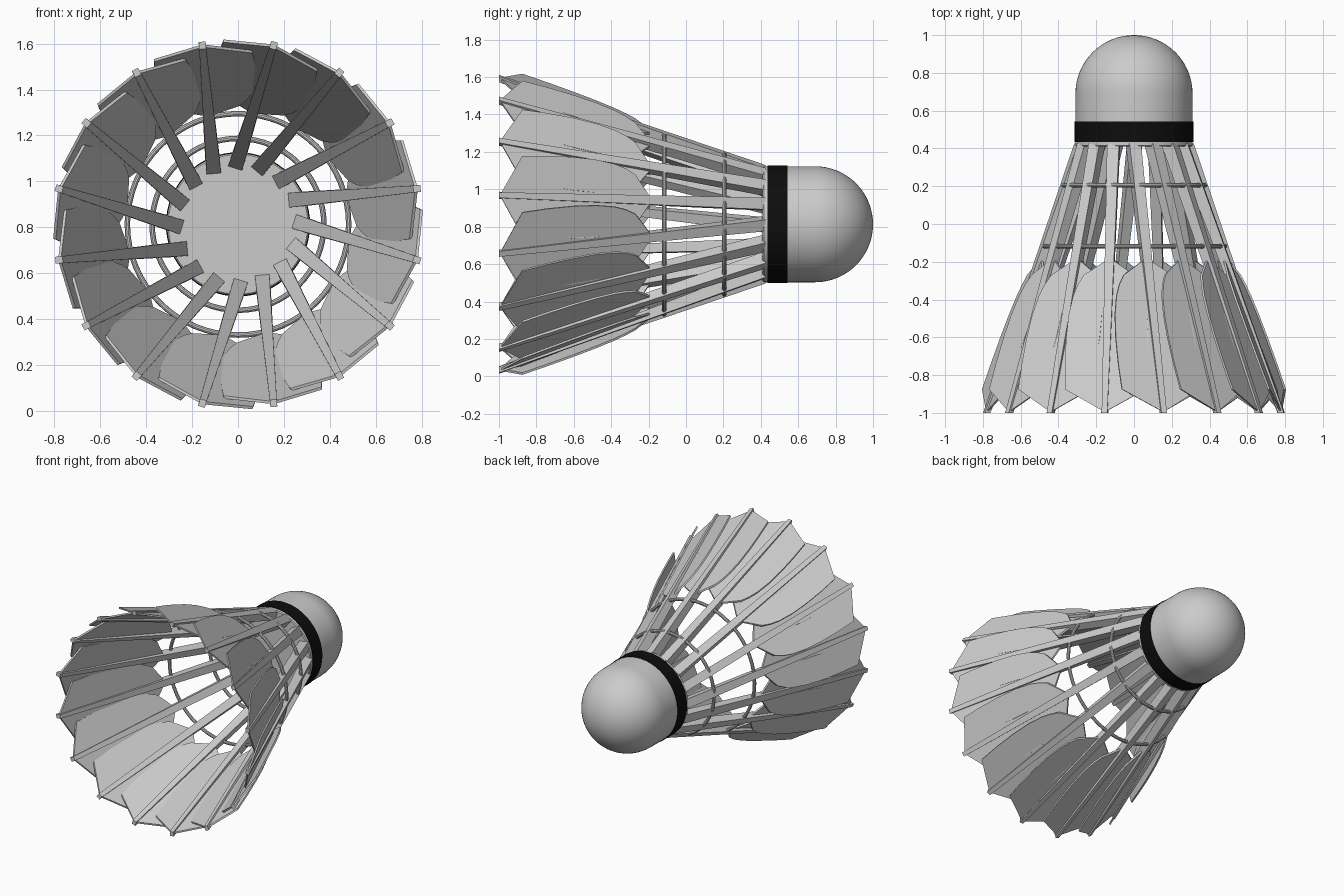
import bpy, bmesh, math
from mathutils import Vector

if "Cube" in bpy.data.objects:
    bpy.data.objects.remove(bpy.data.objects["Cube"])

CZ = 0.813            # height of the central axis (runs along y)
N = 16                # feathers
R0, R1 = 0.265, 0.79  # quill distance from axis at base and tip
Y0, Y1 = 0.41, -1.0
SIDE = 0.085          # sideways offset that gives the feathers their swirl


def make_object(name, bm, smooth=False):
    bmesh.ops.recalc_face_normals(bm, faces=bm.faces)
    me = bpy.data.meshes.new(name)
    bm.to_mesh(me)
    bm.free()
    ob = bpy.data.objects.new(name, me)
    bpy.context.collection.objects.link(ob)
    if smooth:
        bpy.ops.object.select_all(action='DESELECT')
        ob.select_set(True)
        bpy.context.view_layer.objects.active = ob
        bpy.ops.object.shade_smooth_by_angle(angle=math.radians(35))
    return ob


def lathe(name, profile, closed=False, steps=64):
    """Spin (radius, y) points around the central axis."""
    bm = bmesh.new()
    vs = [bm.verts.new((r, y, CZ)) for r, y in profile]
    pairs = list(zip(vs, vs[1:] + vs[:1])) if closed else list(zip(vs, vs[1:]))
    edges = [bm.edges.new(p) for p in pairs]
    bmesh.ops.spin(bm, geom=vs + edges, cent=(0, 0, CZ), axis=(0, 1, 0),
                   angle=math.tau, steps=steps, use_merge=True)
    bmesh.ops.remove_doubles(bm, verts=bm.verts, dist=1e-5)
    return make_object(name, bm, True)


def line_radius(y):
    return R0 + (R1 - R0) * (Y0 - y) / (Y0 - Y1)


def place(phi, radial, side, y):
    """Point in a feather's own frame: outward, sideways, along the axis."""
    e = Vector((math.cos(phi), 0, math.sin(phi)))
    t = Vector((-math.sin(phi), 0, math.cos(phi)))
    return e * radial + t * (SIDE + side) + Vector((0, y, CZ))


def prism(bm, loop_a, loop_b):
    a = [bm.verts.new(p) for p in loop_a]
    b = [bm.verts.new(p) for p in loop_b]
    bm.faces.new(a)
    bm.faces.new(b[::-1])
    n = len(a)
    for i in range(n):
        j = (i + 1) % n
        bm.faces.new((a[i], b[i], b[j], a[j]))


# cork with domed nose
dome = [(0.31 * math.cos(a), 0.69 + 0.31 * math.sin(a))
        for a in (math.pi / 2 * i / 16 for i in range(16))]
lathe("cork", [(0, 0.41), (0.304, 0.41), (0.31, 0.416)] + dome + [(0, 1.0)])

# black band
band = lathe("cork_band", [(0.305, 0.435), (0.314, 0.435), (0.314, 0.543), (0.305, 0.543)], True)
black = bpy.data.materials.new("black")
black.diffuse_color = (0.004, 0.004, 0.004, 1)
black.use_nodes = True
black.node_tree.nodes["Principled BSDF"].inputs["Base Color"].default_value = black.diffuse_color
band.data.materials.append(black)

# binding rings
for name, radius, y in (("inner_thread_ring", 0.374, 0.205), ("outer_thread_ring", 0.482, -0.117)):
    lathe(name, [(radius + 0.012 * math.cos(a), y + 0.012 * math.sin(a))
                 for a in (math.tau * i / 10 for i in range(10))], True)

# feathers: tapered quill plus flat vane
half = [(-0.27, 0.135), (-0.32, 0.165), (-0.38, 0.188), (-0.48, 0.208), (-0.6, 0.218),
        (-0.74, 0.22), (-0.875, 0.215)]
outline = ([(-0.18, 0.0)] + half + [(-0.995, 0.0)] + [(y, -w) for y, w in reversed(half)])
swirl = math.atan2(SIDE, R1)
quad = ((-1, -1), (1, -1), (1, 1), (-1, 1))
for k in range(N):
    phi = math.tau * (k + 0.5) / N - swirl
    bm = bmesh.new()
    ends = [[place(phi, line_radius(y) + h * i, w * j, y) for i, j in quad]
            for y, h, w in ((Y0 + 0.015, 0.036, 0.032), (Y1, 0.016, 0.015))]
    prism(bm, *ends)
    make_object(f"quill_{k + 1}", bm)
    bm = bmesh.new()
    faces = [[place(phi, line_radius(y) + h, w, y) for y, w in outline] for h in (-0.006, 0.006)]
    prism(bm, *faces)
    make_object(f"feather_vane_{k + 1}", bm)
